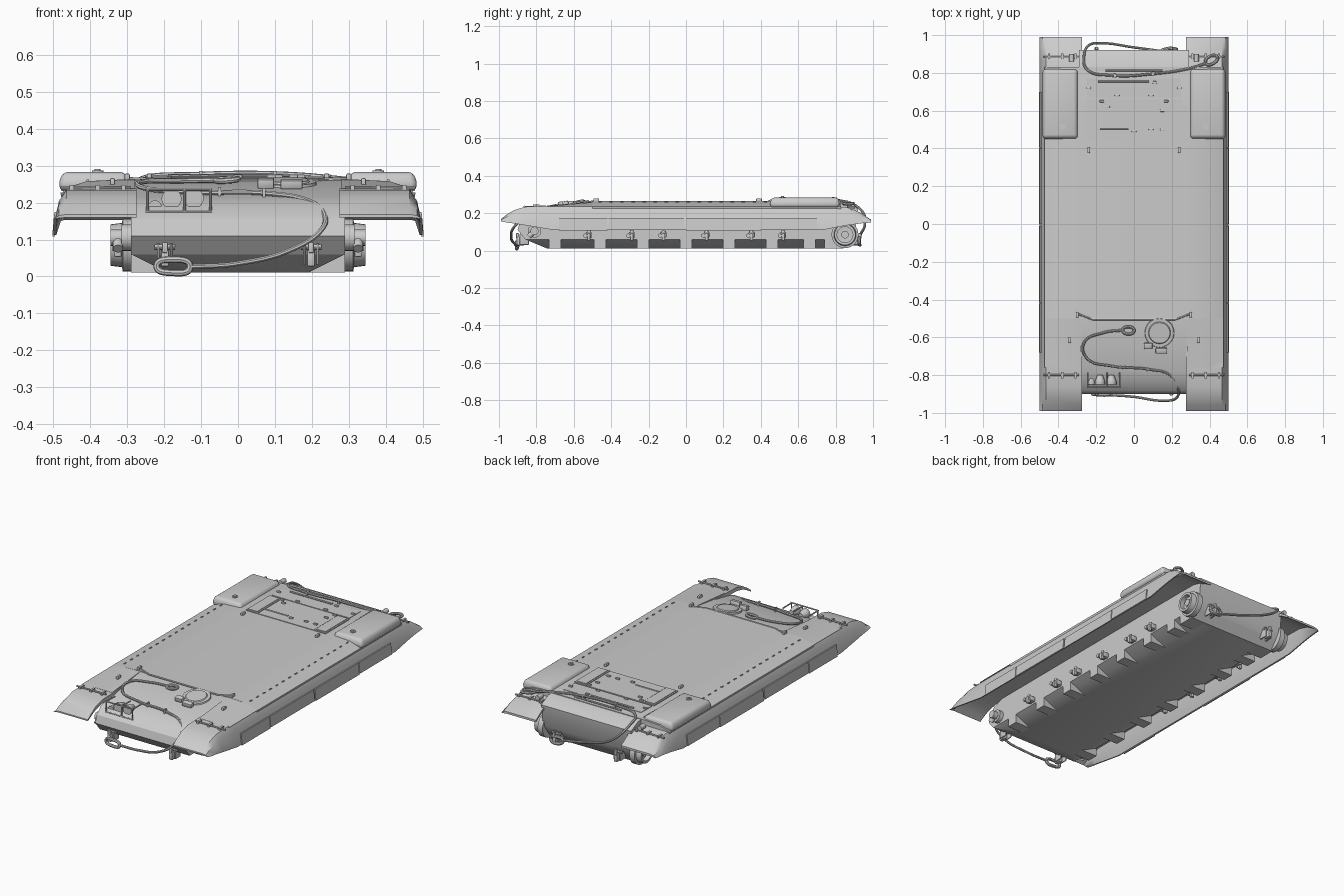
import bpy, bmesh, math
from mathutils import Vector, Matrix


def finish(name, bm, bevel=0.0, segs=2):
    bmesh.ops.recalc_face_normals(bm, faces=bm.faces)
    me = bpy.data.meshes.new(name)
    bm.to_mesh(me)
    bm.free()
    ob = bpy.data.objects.new(name, me)
    bpy.context.collection.objects.link(ob)
    if bevel:
        m = ob.modifiers.new("bevel", 'BEVEL')
        m.width, m.segments, m.limit_method = bevel, segs, 'ANGLE'
    return ob


def loft(name, rings, bevel=0.0, segs=2):
    """Closed rings of equal length skinned together and capped."""
    bm = bmesh.new()
    vs = [[bm.verts.new(p) for p in r] for r in rings]
    n = len(vs[0])
    for a, b in zip(vs, vs[1:]):
        for i in range(n):
            bm.faces.new((a[i], a[(i + 1) % n], b[(i + 1) % n], b[i]))
    bm.faces.new(vs[0])
    bm.faces.new(vs[-1])
    return finish(name, bm, bevel, segs)


def boxes(name, items, bevel=0.0):
    """Several boxes (centre, size[, x-tilt]) in one object."""
    bm = bmesh.new()
    for it in items:
        c, s = it[0], it[1]
        tilt = it[2] if len(it) > 2 else 0
        bmesh.ops.create_cube(bm, size=1, matrix=Matrix.Translation(c)
                              @ Matrix.Rotation(tilt, 4, 'X') @ Matrix.Diagonal((*s, 1)))
    return finish(name, bm, bevel)


def rods(name, items, sides=20):
    """Several cylinders (start, end, radius[, end radius]) in one object."""
    bm = bmesh.new()
    for it in items:
        a, b, r = Vector(it[0]), Vector(it[1]), it[2]
        r2 = it[3] if len(it) > 3 else r
        rot = (b - a).to_track_quat('Z', 'Y').to_matrix().to_4x4()
        bmesh.ops.create_cone(bm, cap_ends=True, segments=sides, radius1=r, radius2=r2,
                              depth=(b - a).length, matrix=Matrix.Translation((a + b) / 2) @ rot)
    return finish(name, bm)


def cable(name, pts, r=0.007, closed=False):
    cu = bpy.data.curves.new(name, 'CURVE')
    cu.dimensions, cu.bevel_depth, cu.bevel_resolution = '3D', r, 2
    sp = cu.splines.new('BEZIER')
    sp.bezier_points.add(len(pts) - 1)
    for bp, p in zip(sp.bezier_points, pts):
        bp.co = p
        bp.handle_left_type = bp.handle_right_type = 'AUTO'
    sp.use_cyclic_u = closed
    ob = bpy.data.objects.new(name, cu)
    bpy.context.collection.objects.link(ob)
    return ob


def mirrored_x(p, s):
    return (p[0] * s, p[1], p[2])


# Main hull with curved glacis
glacis = [(-.90, .11), (-.888, .155), (-.85, .19), (-.78, .215), (-.65, .24), (-.5, .26)]


def gz(y):
    for (a, za), (b, zb) in zip(glacis, glacis[1:]):
        if a <= y <= b:
            return za + (zb - za) * (y - a) / (b - a)
    return .26


prof = [(-.86, .06)] + glacis + [(.45, .262), (.80, .266), (.86, .255), (.92, .225), (.905, .10), (.88, .06)]
loft("hull", [[(x, y, z) for y, z in prof] for x in (-.29, .29)])

# Lower tub with inward sloping sides, full-width rear and side mount boxes
loft("lower_tub", [
    [(-.29, -.86, .06), (.29, -.86, .06), (.29, .86, .06), (-.29, .86, .06)],
    [(-.19, -.74, .01), (.19, -.74, .01), (.19, .82, .01), (-.19, .82, .01)]])
loft("rear_tub", [[(x, .74, .01), (x, .84, .01), (x, .88, .06), (x, .74, .06)] for x in (-.29, .29)])
boxes("suspension_mounts", [((s * .24, y, .036), (.10, .065, .052))
                            for s in (-1, 1) for y in (-.70, -.46, -.23, 0, .23, .46, .66)])

# Upper deck with sloping edges
loft("deck", [[(-.475, y, .236), (-.41, y, .258), (-.28, y, .264), (.28, y, .264), (.41, y, .258),
               (.475, y, .236), (.47, y, .215), (-.47, y, .215)] for y in (-.5, .83)])

stations = [(-.99, .168, .160, .157), (-.96, .192, .178, .150), (-.92, .216, .198, .145),
            (-.86, .234, .212, .135), (-.72, .238, .212, .112), (0, .238, .212, .112),
            (.74, .238, .212, .112), (.86, .231, .21, .135), (.93, .205, .19, .145), (.99, .165, .153, .15)]
for s, side in ((-1, "left"), (1, "right")):
    def m(p, s=s):
        return mirrored_x(p, s)

    # Fender with hanging side skirt
    loft(side + "_fender", [[m(p) for p in (
        (.275, y, zt), (.465, y, zt), (.485, y, zt - .3 * (zt - zs)), (.499, y, zs),
        (.492, y, zs), (.476, y, (zu + zs) / 2), (.468, y, zu), (.275, y, zu))]
        for y, zt, zu, zs in stations])
    # Skirt panels with overlapping seams
    for i, (y0, y1) in enumerate(((-.68, -.42), (-.415, -.01), (.0, .40), (.405, .70))):
        z = .108 + .004 * (i % 2)
        loft(f"{side}_skirt_panel_{i}", [[m(p) for p in (
            (.490, y, .175), (.497, y, .175), (.503, y, z), (.496, y, z))] for y in (y0, y1)])
    # Wedge fairing between deck and front fender
    loft(side + "_front_fairing", [
        [m(p) for p in ((.28, -.5, .262), (.41, -.5, .258), (.475, -.5, .236), (.28, -.5, .22))],
        [m(p) for p in ((.28, -.76, .238), (.36, -.76, .238), (.475, -.76, .235), (.28, -.76, .22))]])
    # Rear stowage box with lid strip and filler cap
    loft(side + "_rear_box", [
        [m(p) for p in ((.296, .45, z), (.484, .45, z), (.484, .82, z), (.296, .82, z))]
        if z < .26 else
        [m(p) for p in ((.303, .458, z), (.476, .458, z), (.476, .815, z), (.303, .815, z))]
        for z in (.23, .255, .283)], .016, 3)
    rods(side + "_filler_cap", [(m((.38, .515, .28)), m((.38, .515, .287)), .016),
                                (m((.38, .515, .28)), m((.38, .515, .291)), .008)])
    # Hinge rods across mudguards
    rods(side + "_mudguard_hinges", [
        (m((.29, -.80, .240)), m((.48, -.80, .238)), .005),
        (m((.29, .885, .226)), m((.48, .885, .222)), .005)], 10)
    boxes(side + "_mudguard_brackets", [(m((x, y, z)), (.012, .035, .012))
                                        for x in (.31, .38, .45) for y, z in ((-.80, .241), (.885, .228))])
    # Deck edge bolts and small lugs
    boxes(side + "_deck_bolts", [(m((.407, -.46 + i * .059, .259)), (.006, .018, .007)) for i in range(16)])
    boxes(side + "_lifting_lugs", [(m(p), (.014, .03, .022)) for p in (
        (.34, -.615, .255), (.30, -.48, .268), (.24, .39, .268))], .004)

    # Final drive housing: hollow ring on a flange with inner hub
    cx = (.85, .085)
    radii = [(.28, .072), (.312, .072), (.314, .060), (.345, .056), (.345, .042), (.318, .042), (.316, .005)]
    loft(side + "_final_drive", [[(s * x, cx[0] + r * math.cos(a), cx[1] + r * math.sin(a))
                                  for a in [k * math.tau / 28 for k in range(28)]] for x, r in radii])
    rods(side + "_drive_hub", [(m((.30, *cx)), m((.332, *cx)), .02)])
    # Front idler mount
    rods(side + "_idler_mount", [(m((.28, -.81, .105)), m((.315, -.81, .105)), .036),
                                 (m((.31, -.81, .105)), m((.345, -.81, .105)), .022),
                                 (m((.325, -.81, .105)), m((.325, -.84, .075)), .014)])
    # Bump stops along the hull side
    stops, arms = [], []
    for y in (-.52, -.29, -.12, .11, .35, .52):
        stops += [((s * .305, y, .085), (.04, .03, .03)), ((s * .325, y, .073), (.02, .018, .04))]
        arms += [(m((.28, y - .018, .08)), m((.34, y - .018, .08)), .011),
                 (m((.318, y, .09)), m((.318, y, .108)), .013, .008)]
    boxes(side + "_bump_stops", stops, .004)
    rods(side + "_bump_stop_pins", arms, 12)

    # Tow hooks, front and rear
    for end, y, d, z in (("front", -.865, -1, .06), ("rear", .895, 1, .06)):
        boxes(f"{side}_{end}_tow_hook", [
            (m((.18, y, z)), (.008, .05, .06)), (m((.216, y, z)), (.008, .05, .06)),
            (m((.198, y + d * .02, z - .01)), (.022, .04, .045)),
            (m((.198, y + d * .035, z + .018)), (.016, .016, .03))], .004)
        rods(f"{side}_{end}_hook_pin", [(m((.17, y + d * .015, z + .02)), m((.226, y + d * .015, z + .02)), .007)], 12)
    # Rear lamp on fender
    rods(side + "_rear_lamp", [(m((.33, .86, .245)), m((.33, .90, .245)), .014),
                               (m((.33, .88, .22)), m((.33, .88, .245)), .006)], 14)
    # Engine deck side louvres
    boxes(side + "_engine_louvre", [(m((.22, .55, .266)), (.074, .22, .006)), (m((.22, .55, .269)), (.058, .20, .006))])

# Engine deck panel, hinge bars and handles
boxes("engine_deck_panel", [((0, .55, .265), (.36, .22, .005)), ((0, .72, .266), (.50, .10, .004))])
rods("engine_deck_hinges", [((-.19, .755, .272), (.08, .755, .272), .005), ((-.15, .812, .270), (.15, .812, .270), .005),
                            ((-.18, .505, .268), (-.03, .505, .268), .004)], 10)
boxes("engine_deck_handles", [((x, y, .271), (.024, .012, .010)) for x, y in (
    (-.24, .72), (.24, .72), (-.09, .68), (.09, .68), (-.14, .62), (.15, .60), (.09, .50), (.15, .50),
    (-.17, .65), (.17, .65), (.0, .49), (.11, .75))], .003)

# Splash strip in front of the deck
rods("splash_strip", [((-.22, -.505, .262), (.22, -.505, .262), .005), ((-.22, -.505, .262), (-.30, -.475, .264), .005),
                      ((.22, -.505, .262), (.30, -.475, .264), .005)], 8)

# Driver hatch and periscopes
tilt = Vector((0, -.14, 1)).normalized()
c = Vector((.135, -.575, .248))
rods("driver_hatch", [(c - tilt * .01, c + tilt * .009, .082, .076), (c, c + tilt * .014, .066, .055)], 32)
boxes("periscopes", [((.075, -.645, .252), (.045, .03, .026), .2), ((.145, -.67, .25), (.06, .028, .024), .2)], .004)

# Headlights with guard
lamps = []
for x, z, r in ((-.12, .212, .027), (-.18, .210, .027), (-.225, .188, .018)):
    lamps += [((x, -.85, z), (x, -.835, z), r), ((x, -.835, z), (x, -.80, z), r, r * .55),
              ((x, -.825, z), (x, -.825, .165), .006)]
rods("headlights", lamps, 24)
guard = [((x, -.865, .145), (x, -.865, .236), .004) for x in (-.245, -.145, -.075)]
guard += [((x, -.865, .234), (x, -.785, .234), .004) for x in (-.245, -.145, -.075)]
guard += [((-.25, -.865, z), (-.07, -.865, z), .004) for z in (.175, .236)]
rods("headlight_guard", guard, 8)

# Front tow cable draped over glacis and nose, with eyes
cable("front_tow_cable", [
    (-.06, -.562, gz(-.562) + .009), (-.16, -.575, gz(-.575) + .009), (-.265, -.63, gz(-.63) + .012),
    (-.25, -.71, gz(-.71) + .010), (-.12, -.752, gz(-.752) + .008), (.08, -.77, gz(-.77) + .008),
    (.19, -.80, .205), (.235, -.875, .165), (.225, -.92, .125), (.15, -.935, .075), (0, -.915, .035), (-.13, -.905, .026)])
cable("front_cable_top_eye", [(-.06, -.562, .26), (-.02, -.545, .264), (.0, -.562, .264), (-.02, -.582, .26)], .008, True)
cable("front_cable_lower_eye", [(-.13, -.905, .026), (-.18, -.905, .046), (-.22, -.90, .028), (-.18, -.905, .010)], .009, True)

# Rear tow cable
cable("rear_tow_cable", [
    (.38, .85, .25), (.30, .825, .262), (.10, .795, .278), (-.12, .787, .276), (-.25, .82, .268), (-.265, .89, .250),
    (-.24, .945, .205), (-.17, .957, .15), (0, .935, .09), (.15, .915, .052)])
cable("rear_cable_top_eye", [(.38, .85, .25), (.405, .89, .252), (.44, .885, .25), (.42, .85, .25)], .008, True)
cable("rear_cable_lower_eye", [(.15, .92, .052), (.19, .93, .07), (.225, .925, .05), (.19, .93, .03)], .009, True)
boxes("cable_clips", [((-.05, -.758, gz(-.758) + .01), (.008, .02, .026)), ((.07, -.77, gz(-.77) + .01), (.008, .02, .026)),
                      ((-.1, .787, .275), (.01, .025, .02)), ((.1, .795, .275), (.01, .025, .02))])

# Turn curves into meshes and smooth, keeping hard edges
bpy.ops.object.select_all(action='SELECT')
bpy.context.view_layer.objects.active = bpy.data.objects["front_tow_cable"]
bpy.ops.object.convert(target='MESH')
bpy.ops.object.shade_smooth_by_angle(angle=math.radians(30))
